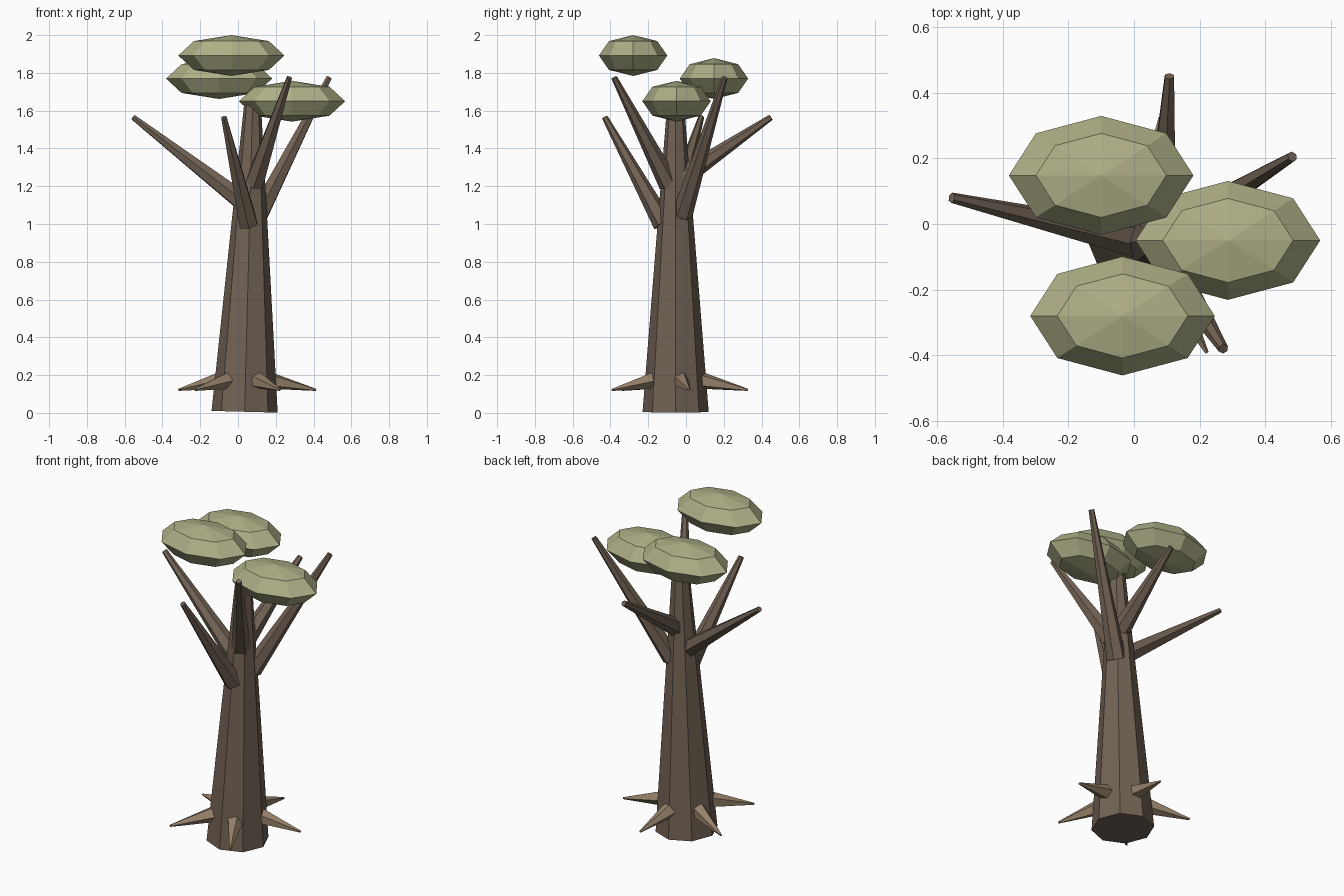
import bpy, bmesh, math
from mathutils import Vector, Matrix

if "Cube" in bpy.data.objects:
    bpy.data.objects.remove(bpy.data.objects["Cube"])


def material(name, rgb):
    m = bpy.data.materials.new(name)
    m.diffuse_color = (*rgb, 1)
    m.use_nodes = True
    m.node_tree.nodes["Principled BSDF"].inputs["Base Color"].default_value = m.diffuse_color
    return m


bark = material("dark_bark", (0.165, 0.122, 0.088))
root_bark = material("light_bark", (0.31, 0.225, 0.145))
leaf = material("olive_leaf", (0.43, 0.43, 0.245))


def finish(name, bm, mat):
    mesh = bpy.data.meshes.new(name)
    bm.to_mesh(mesh)
    bm.free()
    mesh.materials.append(mat)
    obj = bpy.data.objects.new(name, mesh)
    bpy.context.collection.objects.link(obj)
    return obj


def tapered(name, start, end, r0, r1, sides, mat, spin=0.0):
    """Flat-sided tapered rod between two points."""
    a, b = Vector(start), Vector(end)
    axis = b - a
    turn = Vector((0, 0, 1)).rotation_difference(axis).to_matrix().to_4x4()
    place = Matrix.Translation((a + b) / 2) @ turn @ Matrix.Rotation(spin, 4, 'Z')
    bm = bmesh.new()
    bmesh.ops.create_cone(bm, cap_ends=True, segments=sides, radius1=r0,
                          radius2=r1, depth=axis.length, matrix=place)
    return finish(name, bm, mat)


# Trunk, leaning slightly to the right
tapered("trunk", (0.035, -0.055, 0.006), (0.077, -0.055, 1.63), 0.175, 0.045, 8, bark)

# Branches: base point, tip point
branches = {
    "left_branch": ((0.03, -0.055, 1.115), (-0.555, 0.08, 1.565)),
    "front_left_branch": ((0.055, -0.12, 1.0), (-0.075, -0.43, 1.565)),
    "front_right_branch": ((0.085, -0.09, 1.21), (0.272, -0.38, 1.775)),
    "right_branch": ((0.11, -0.02, 1.05), (0.482, 0.205, 1.775)),
    "back_branch": ((0.08, -0.03, 1.24), (0.108, 0.45, 1.565)),
}
for name, (base, tip) in branches.items():
    tapered(name, base, tip, 0.055, 0.016, 6, bark)

# Five pointed roots around the foot
for i in range(5):
    a = math.radians(11 + 72 * i)
    c, s = math.cos(a), math.sin(a)
    tapered(f"root_{i + 1}",
            (0.035 + 0.135 * c, -0.055 + 0.135 * s, 0.172),
            (0.035 + 0.385 * c, -0.055 + 0.385 * s, 0.122),
            0.047, 0.006, 5, root_bark, spin=a)

# Flattened leaf clumps
for i, centre in enumerate([(-0.035, -0.28, 1.892), (-0.10, 0.148, 1.77),
                            (0.286, -0.05, 1.65)]):
    bm = bmesh.new()
    bmesh.ops.create_uvsphere(bm, u_segments=8, v_segments=4, radius=1.0,
                              matrix=Matrix.Translation(centre)
                              @ Matrix.Diagonal((0.281, 0.181, 0.108, 1)))
    finish(f"leaf_clump_{i + 1}", bm, leaf)
